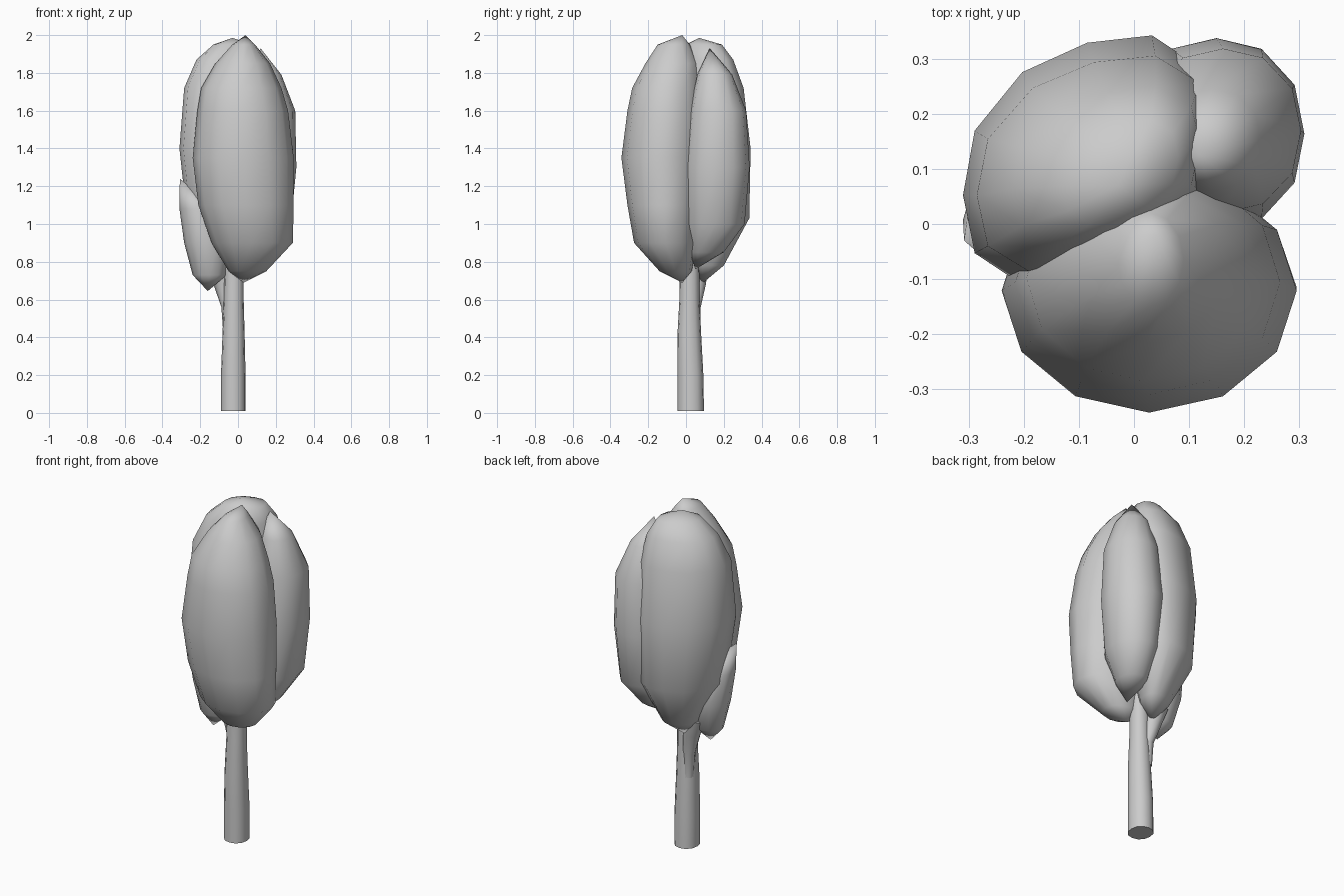
import bpy, bmesh, math

grey = bpy.data.materials.new("light grey")
grey.diffuse_color = (0.6, 0.6, 0.6, 1)


def loft(name, rings, sides, power=2.0, shear=0.0, angle=50, bottom=None, top=None):
    """Stack rings (z, x0, x1, y0, y1); close each end with a point or a flat cap."""
    bm = bmesh.new()
    loops = []
    # unit outline, sheared along y and scaled back into its bounds
    outline = []
    for i in range(sides):
        a = 2 * math.pi * i / sides
        c, s = math.cos(a), math.sin(a)
        k = (abs(c) ** power + abs(s) ** power) ** (-1 / power)
        outline.append((c * k, s * k + shear * c * k))
    high = max(v for u, v in outline)
    for z, x0, x1, y0, y1 in rings:
        loops.append([bm.verts.new(((x0 + x1) / 2 + (x1 - x0) / 2 * u,
                                    (y0 + y1) / 2 + (y1 - y0) / 2 * v / high, z))
                      for u, v in outline])
    for lo, hi in zip(loops, loops[1:]):
        for i in range(sides):
            j = (i + 1) % sides
            bm.faces.new((lo[i], lo[j], hi[j], hi[i]))
    for loop, tip in ((loops[0], bottom), (loops[-1], top)):
        if tip:
            p = bm.verts.new(tip)
            for i in range(sides):
                bm.faces.new((loop[i], loop[(i + 1) % sides], p))
        else:
            bm.faces.new(loop)
    bmesh.ops.recalc_face_normals(bm, faces=bm.faces)
    me = bpy.data.meshes.new(name)
    bm.to_mesh(me)
    bm.free()
    me.materials.append(grey)
    ob = bpy.data.objects.new(name, me)
    bpy.context.collection.objects.link(ob)
    bpy.ops.object.select_all(action='DESELECT')
    ob.select_set(True)
    bpy.context.view_layer.objects.active = ob
    bpy.ops.object.shade_smooth_by_angle(angle=math.radians(angle))
    return ob


# Trunk and its small side branch
loft("trunk", [(0.01, -0.09, 0.04, -0.045, 0.095),
               (0.20, -0.09, 0.04, -0.045, 0.092),
               (0.42, -0.082, 0.035, -0.045, 0.08),
               (0.60, -0.075, 0.03, -0.035, 0.072),
               (0.85, -0.07, 0.03, -0.03, 0.07)], 12, 2.3)
loft("side_branch", [(0.42, -0.078, -0.02, 0.01, 0.075),
                     (0.56, -0.088, -0.02, 0.015, 0.078),
                     (0.68, -0.13, -0.03, 0.015, 0.105),
                     (0.78, -0.17, -0.04, 0.0, 0.12)], 8)

# Large front leaf mass
loft("front_foliage", [(0.75, -0.05, 0.15, -0.14, 0.03),
                       (0.90, -0.14, 0.29, -0.275, 0.06),
                       (1.10, -0.21, 0.295, -0.31, 0.08),
                       (1.35, -0.24, 0.295, -0.342, 0.10),
                       (1.60, -0.215, 0.265, -0.31, 0.10),
                       (1.72, -0.195, 0.23, -0.285, 0.09),
                       (1.85, -0.12, 0.17, -0.215, 0.07),
                       (1.95, -0.03, 0.09, -0.15, 0.02)],
     12, 2.0, bottom=(0.03, -0.02, 0.69), top=(0.04, -0.02, 2.0))

# Large back left leaf mass, slanted towards the left front
loft("back_left_foliage", [(0.78, -0.14, 0.04, 0.02, 0.20),
                           (1.03, -0.27, 0.12, -0.07, 0.335),
                           (1.40, -0.31, 0.14, -0.11, 0.342),
                           (1.72, -0.285, 0.14, -0.09, 0.305),
                           (1.87, -0.22, 0.12, -0.04, 0.25),
                           (1.95, -0.13, 0.08, 0.0, 0.19)],
     12, 2.4, shear=0.3, bottom=(-0.06, 0.08, 0.68), top=(-0.03, 0.07, 1.985))

# Narrower back right leaf mass
loft("back_right_foliage", [(0.85, 0.03, 0.19, 0.02, 0.20),
                            (1.00, 0.02, 0.28, 0.0, 0.31),
                            (1.30, -0.01, 0.309, -0.01, 0.337),
                            (1.60, 0.02, 0.303, 0.02, 0.318),
                            (1.79, 0.05, 0.23, 0.06, 0.245)],
     12, 2.2, bottom=(0.09, 0.05, 0.76), top=(0.12, 0.125, 1.93))

# Small low leaf mass on the left
loft("low_left_foliage", [(0.73, -0.24, -0.06, -0.06, 0.08),
                          (0.90, -0.285, -0.05, -0.085, 0.12),
                          (1.08, -0.31, -0.11, -0.085, 0.10)],
     12, bottom=(-0.16, 0.0, 0.645), top=(-0.308, -0.03, 1.24))
